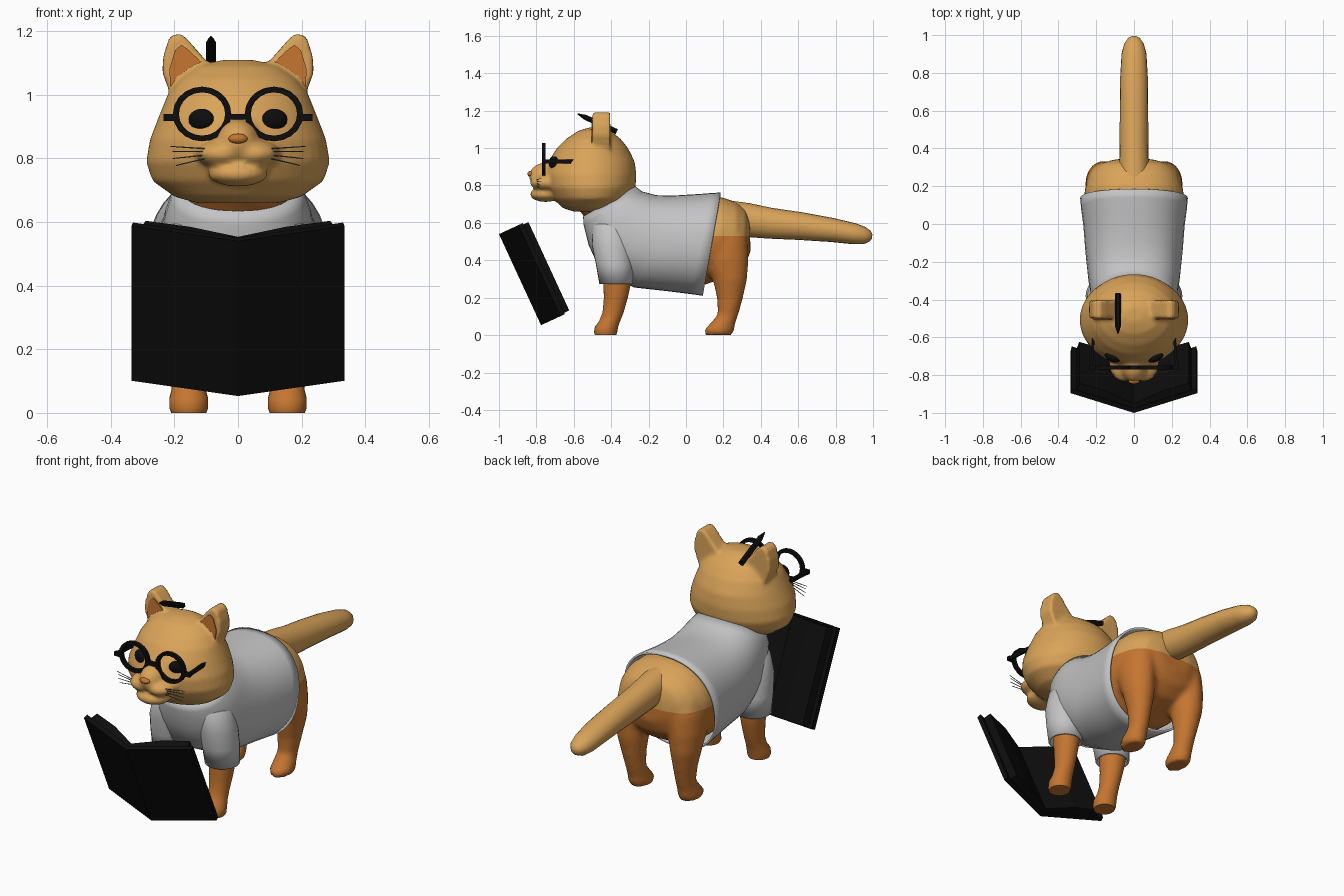
import bpy, bmesh, math
from mathutils import Vector as V, Matrix

if "Cube" in bpy.data.objects:
    bpy.data.objects.remove(bpy.data.objects["Cube"])


def mat(name, c):
    m = bpy.data.materials.new(name)
    m.diffuse_color = (*c, 1)
    m.use_nodes = True
    m.node_tree.nodes["Principled BSDF"].inputs["Base Color"].default_value = m.diffuse_color
    return m


TAN = mat("tan_fur", (0.70, 0.37, 0.10))
ORANGE = mat("orange_fur", (0.56, 0.18, 0.03))
SHIRT = mat("grey_cloth", (0.55, 0.55, 0.56))
BLACK = mat("black", (0.004, 0.004, 0.004))
WHISK = mat("whisker_grey", (0.10, 0.11, 0.13))


def finish(bm, name, *mats, smooth=True, angle=50):
    bmesh.ops.recalc_face_normals(bm, faces=bm.faces)
    me = bpy.data.meshes.new(name)
    bm.to_mesh(me)
    bm.free()
    ob = bpy.data.objects.new(name, me)
    bpy.context.collection.objects.link(ob)
    for m in mats:
        me.materials.append(m)
    select(ob)
    if smooth:
        bpy.ops.object.shade_smooth_by_angle(angle=math.radians(angle))
    return ob


def select(ob):
    bpy.ops.object.select_all(action='DESELECT')
    ob.select_set(True)
    bpy.context.view_layer.objects.active = ob


def loft(bm, rings, n=28, e=2.0, caps=True):
    """Skin rings given as (centre, half axis u, half axis v)."""
    rows = []
    for c, u, v in rings:
        row = []
        for i in range(n):
            a = 2 * math.pi * i / n
            f = lambda t: math.copysign(abs(t) ** (2 / e), t)
            row.append(bm.verts.new(V(c) + V(u) * f(math.cos(a)) + V(v) * f(math.sin(a))))
        rows.append(row)
    for a, b in zip(rows, rows[1:]):
        for i in range(n):
            j = (i + 1) % n
            bm.faces.new((a[i], a[j], b[j], b[i]))
    if caps:
        bm.faces.new(rows[0])
        bm.faces.new(rows[-1])


def tilted(data):
    """Rings from top (y,z), bottom (y,z) and half width."""
    return [((0, (t + b) / 2, (tz + bz) / 2), (w, 0, 0), (0, (t - b) / 2, (tz - bz) / 2))
            for t, tz, b, bz, w in data]


def upright(data, s=1):
    """Rings from z, centre x, centre y, radius x, radius y."""
    return [((s * x, y, z), (rx, 0, 0), (0, ry, 0)) for z, x, y, rx, ry in data]


def ball(bm, c, r, rot=0):
    m = Matrix.Translation(c) @ Matrix.Rotation(rot, 4, 'Z') @ Matrix.Diagonal((*r, 1))
    bmesh.ops.create_uvsphere(bm, u_segments=24, v_segments=14, radius=1, matrix=m)


def prism(bm, pts, d):
    """Extrude a 3D polygon along d."""
    a = [bm.verts.new(p) for p in pts]
    b = [bm.verts.new(V(p) + V(d)) for p in pts]
    bm.faces.new(a)
    bm.faces.new(b)
    for i in range(len(a)):
        j = (i + 1) % len(a)
        bm.faces.new((a[i], a[j], b[j], b[i]))


def rod(bm, p, q, r1, r2, n=8):
    p, q = V(p), V(q)
    d = (q - p).normalized()
    u = d.cross(V((0.01, 0.02, 1))).normalized()
    w = d.cross(u)
    loft(bm, [(p, u * r1, w * r1), (q, u * r2, w * r2)], n)


def fuse(ob, voxel, its):
    """Merge overlapping volumes into one soft skin."""
    select(ob)
    m = ob.modifiers.new("fuse", 'REMESH')
    m.mode, m.voxel_size = 'VOXEL', voxel
    bpy.ops.object.modifier_apply(modifier="fuse")
    m = ob.modifiers.new("soften", 'SMOOTH')
    m.iterations = its
    bpy.ops.object.modifier_apply(modifier="soften")
    bpy.ops.object.shade_smooth()


# head with ears, muzzle and chin
bm = bmesh.new()
head = [(.66, .13, -.60, -.40), (.68, .20, -.66, -.36), (.73, .27, -.71, -.30),
        (.79, .289, -.745, -.27), (.86, .277, -.755, -.265), (.93, .25, -.735, -.275),
        (1.0, .222, -.69, -.31), (1.05, .185, -.64, -.35), (1.09, .13, -.58, -.40),
        (1.11, .05, -.52, -.44)]
loft(bm, upright([(z, 0, (f + b) / 2, w, (b - f) / 2) for z, w, f, b in head]), 40)
ball(bm, (0, -.74, .85), (.07, .1, .075))
ball(bm, (0, -.75, .752), (.095, .085, .04))
for s in (-1, 1):
    ball(bm, (s * .052, -.74, .815), (.08, .095, .045))
    ear = [(.2, .97), (.238, 1.07), (.235, 1.12), (.215, 1.185), (.18, 1.193),
           (.155, 1.17), (.085, 1.09), (.08, 1.02)]
    prism(bm, [(s * x, -.5, z) for x, z in ear], (0, .095, 0))
fuse(finish(bm, "head", TAN), .011, 5)

# inner ears
for s in (-1, 1):
    bm = bmesh.new()
    prism(bm, [(s * x, -.505, z) for x, z in
               [(.212, 1.02), (.216, 1.08), (.198, 1.14), (.178, 1.157), (.16, 1.145), (.1, 1.09), (.12, 1.04)]],
          (0, .009, 0))
    finish(bm, "inner_ear", ORANGE)

# nose, eyes
bm = bmesh.new()
ball(bm, (0, -.83, .862), (.03, .018, .016))
finish(bm, "nose", ORANGE)
for s in (-1, 1):
    bm = bmesh.new()
    ball(bm, (s * .115, -.707, .922), (.043, .022, .034), s * math.radians(25))
    finish(bm, "eye", BLACK)

# whiskers
bm = bmesh.new()
for s in (-1, 1):
    for z0, z1, x1 in ((.83, .838, .212), (.822, .822, .205), (.812, .80, .205), (.803, .778, .195)):
        rod(bm, (s * .09, -.80, z0), (s * x1, -.775, z1), .0025, .0015, 5)
finish(bm, "whiskers", WHISK)

# neck, orange at the throat
bm = bmesh.new()
loft(bm, tilted([(-.26, .74, -.52, .60, .165), (-.30, .80, -.56, .655, .172), (-.36, .9, -.64, .71, .18)]))
ob = finish(bm, "neck", TAN, ORANGE)
for p in ob.data.polygons:
    p.material_index = int(p.normal.y < 0.2)

# body fused with hind legs, orange below
bm = bmesh.new()
loft(bm, tilted([(-.2, .70, -.38, .40, .19), (0, .725, -.12, .26, .245), (.12, .74, .06, .255, .265),
                 (.2, .735, .16, .29, .262), (.27, .71, .26, .32, .235), (.32, .67, .32, .38, .18),
                 (.34, .62, .345, .45, .1)]), 32, 2.2)
for s in (-1, 1):
    loft(bm, upright([(0, .155, .175, .055, .072), (.03, .155, .178, .061, .08), (.06, .155, .195, .057, .068),
                      (.11, .155, .225, .052, .055), (.2, .16, .235, .062, .07), (.3, .165, .235, .08, .092),
                      (.4, .165, .215, .092, .118), (.5, .155, .2, .1, .13), (.6, .14, .2, .09, .11)], s))
ob = finish(bm, "body_and_hind_legs", TAN, ORANGE)
fuse(ob, .015, 4)
bm = bmesh.new()
bm.from_mesh(ob.data)
bmesh.ops.bisect_plane(bm, geom=bm.verts[:] + bm.edges[:] + bm.faces[:],
                       plane_co=(0, 0, .53), plane_no=(0, 0, 1))
for f in bm.faces:
    f.material_index = int(f.calc_center_median().z < .53)
    f.smooth = True
bm.to_mesh(ob.data)
bm.free()

# tail
bm = bmesh.new()
loft(bm, [((0, y, z), (rx, 0, 0), (0, rz * .12, rz)) for y, z, rx, rz in
          [(.22, .64, .08, .08), (.33, .615, .078, .09), (.45, .598, .076, .082), (.61, .583, .075, .074),
           (.78, .562, .073, .064), (.9, .542, .066, .056), (.955, .532, .052, .046),
           (.985, .528, .03, .028), (.995, .527, .012, .012)]], 20)
finish(bm, "tail", TAN, angle=80)

# front legs
for s in (-1, 1):
    bm = bmesh.new()
    loft(bm, upright([(0, .155, -.43, .055, .057), (.015, .155, -.43, .061, .062), (.045, .155, -.425, .061, .062),
                      (.075, .155, -.408, .054, .056), (.12, .155, -.39, .052, .056), (.2, .158, -.375, .06, .064),
                      (.29, .16, -.367, .07, .075), (.4, .16, -.37, .07, .075)], s))
    finish(bm, "front_leg", ORANGE)


def cloth(ob):
    m = ob.modifiers.new("cloth", 'SOLIDIFY')
    m.thickness, m.offset = .012, -1


# shirt trunk and sleeves
bm = bmesh.new()
loft(bm, tilted([(-.27, .795, -.55, .635, .185), (-.235, .768, -.548, .59, .21), (-.16, .748, -.52, .48, .23),
                 (-.08, .745, -.46, .35, .243), (0, .75, -.28, .255, .258), (.08, .755, -.1, .235, .268),
                 (.14, .76, .02, .22, .28), (.185, .762, .09, .21, .285)]), 40, 2.25, False)
cloth(finish(bm, "shirt", SHIRT))
for s in (-1, 1):
    bm = bmesh.new()
    loft(bm, upright([(.64, .10, -.40, .07, .07), (.58, .135, -.40, .09, .1), (.48, .15, -.395, .1, .108),
                      (.38, .16, -.382, .096, .1), (.272, .163, -.373, .09, .09)], s), 28, 2, False)
    cloth(finish(bm, "sleeve", SHIRT))

# glasses
bm = bmesh.new()
for s in (-1, 1):
    n, rows = 20, []
    for i in range(n):
        a = 2 * math.pi * i / n
        rows.append([bm.verts.new((s * .113 + r * 1.07 * math.cos(a), y, .94 + r * math.sin(a)))
                     for r, y in ((.068, -.77), (.086, -.77), (.086, -.75), (.068, -.75))])
    for i in range(n):
        a, b = rows[i], rows[(i + 1) % n]
        for k in range(4):
            bm.faces.new((a[k], a[(k + 1) % 4], b[(k + 1) % 4], b[k]))
    prism(bm, [(s * .2, -.77, .918), (s * .235, -.77, .918), (s * .235, -.77, .94), (s * .2, -.77, .94)],
          (0, .02, 0))
    prism(bm, [(s * .218, -.76, .918), (s * .232, -.76, .918), (s * .232, -.76, .938), (s * .218, -.76, .938)],
          (-s * .012, .19, 0))
prism(bm, [(-.032, -.77, .922), (.032, -.77, .922), (.032, -.77, .94), (-.032, -.77, .94)], (0, .02, 0))
finish(bm, "glasses", BLACK, smooth=False)

# pencil behind the ear
bm = bmesh.new()
rod(bm, (-.085, -.37, 1.088), (-.085, -.54, 1.165), .016, .016, 6)
rod(bm, (-.085, -.54, 1.165), (-.085, -.58, 1.183), .016, .003, 6)
finish(bm, "pencil", BLACK, smooth=False)

# open book: cover and page blocks, leaning on a tilted frame
down, back, top = V((0, .225, -.487)), V((0, .908, .419)), V((0, -1.0, .54))
at = lambda x, d, t=0: top + V((x, 0, 0)) + back * d + down * t
for name, prof, t in (
        ("book_cover", [(0, 0), (.335, .115), (.33, .14), (0, .025)], 0),
        ("book_pages", [(0, .02), (.305, .125), (.29, .17), (.15, .125), (0, .05)], .015)):
    bm = bmesh.new()
    for s in (-1, 1):
        prism(bm, [at(s * x, d, t) for x, d in prof], down * (1 - 2 * t))
    finish(bm, name, BLACK, smooth=False)
